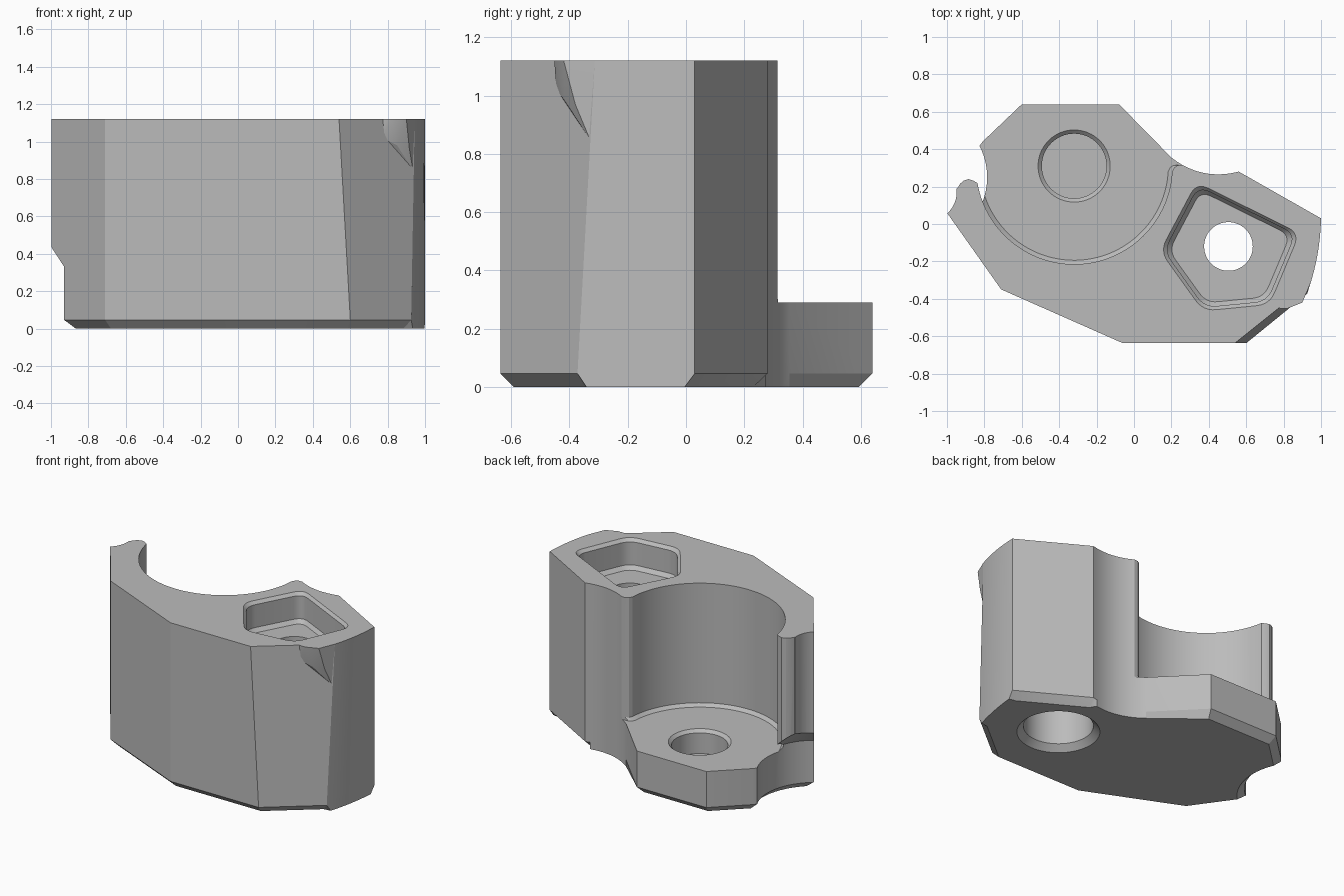
import bpy, bmesh
from math import sin, cos, pi, radians
from mathutils import Vector

if "Cube" in bpy.data.objects:
    bpy.data.objects.remove(bpy.data.objects["Cube"])

grey = bpy.data.materials.new("plain_grey")
grey.use_nodes = True
colour = (0.5, 0.5, 0.5, 1)
grey.diffuse_color = colour
grey.node_tree.nodes["Principled BSDF"].inputs["Base Color"].default_value = colour


def make(name, bm):
    bmesh.ops.recalc_face_normals(bm, faces=bm.faces)
    mesh = bpy.data.meshes.new(name)
    bm.to_mesh(mesh)
    bm.free()
    mesh.materials.append(grey)
    ob = bpy.data.objects.new(name, mesh)
    bpy.context.collection.objects.link(ob)
    return ob


def loft(rings):
    """Closed solid through (z, outline) rings of equal point count."""
    bm = bmesh.new()
    loops = [[bm.verts.new((x, y, z)) for x, y in pts] for z, pts in rings]
    for a, b in zip(loops, loops[1:]):
        for i in range(len(a)):
            j = (i + 1) % len(a)
            bm.faces.new((a[i], a[j], b[j], b[i]))
    bm.faces.new(loops[0][::-1])
    bm.faces.new(loops[-1])
    return bm


def circle(c, r, start=0, end=360, n=64):
    steps = n if end - start == 360 else n + 1
    return [(c[0] + r * cos(radians(start + (end - start) * i / n)),
             c[1] + r * sin(radians(start + (end - start) * i / n))) for i in range(steps)]


def turned(name, c, profile):
    """Round cutter from (z, radius) pairs."""
    return make(name, loft([(z, circle(c, r)) for z, r in profile]))


def bow(a, b, sag, n=12):
    """Shallow curve from a to b, bulging right of the direction by sag."""
    a, b = Vector(a), Vector(b)
    side = Vector((b.y - a.y, a.x - b.x)).normalized()
    return [tuple(a.lerp(b, i / n) + side * sag * 4 * (i / n) * (1 - i / n)) for i in range(n + 1)]


def scaled(pts, c, s):
    return [(c[0] + (x - c[0]) * s, c[1] + (y - c[1]) * s) for x, y in pts]


def rounded(corners, cut, n=6):
    """Polygon with softened corners."""
    out = []
    for i, p in enumerate(corners):
        p = Vector(p)
        prev, nxt = Vector(corners[i - 1]), Vector(corners[(i + 1) % len(corners)])
        a = p + (prev - p).normalized() * cut
        b = p + (nxt - p).normalized() * cut
        for k in range(n + 1):
            t = k / n
            out.append(tuple(a * (1 - t) ** 2 + p * 2 * t * (1 - t) + b * t * t))
    return out


def combine(target, tool, operation):
    mod = target.modifiers.new("cut", 'BOOLEAN')
    mod.operation, mod.solver, mod.object = operation, 'EXACT', tool
    bpy.context.view_layer.update()
    graph = bpy.context.evaluated_depsgraph_get()
    result = bpy.data.meshes.new_from_object(target.evaluated_get(graph))
    target.modifiers.clear()
    target.data = result
    bpy.data.objects.remove(tool)


TOP, FLOOR = 1.12, 0.29
well, bolt = (-0.32, 0.31), (0.505, -0.12)

# Main block: drafted front corner, chamfered underside
left = [(-0.6, 0.64), (-0.81, 0.44), (-0.93, 0.27), (-1, 0.06), (-0.71, -0.35), (-0.06, -0.637)]
back = bow((0.56, 0.28), (0.2, 0.355), -0.045) + [(-0.08, 0.64)]


def outline(front_x, corner):
    return left + [(front_x, -0.637)] + bow(corner, (1, 0.03), 0.012) + back


bm = loft([(0, outline(0.603, (0.925, -0.375))), (TOP, outline(0.54, (0.945, -0.313)))])
under = [e for e in bm.edges if all(v.co.z < 0.001 for v in e.verts)]
bmesh.ops.bevel(bm, geom=under, offset=0.046, segments=1, affect='EDGES', clamp_overlap=False)
body = make("clamp_body", bm)

# Thickened rim beside the recess
bm = bmesh.new()
for p in [(0.77, -0.45, TOP), (0.82, -0.452, TOP), (0.9, -0.42, TOP), (0.945, -0.313, TOP),
          (0.8, -0.36, TOP), (0.77, -0.445, 1.02), (0.85, -0.415, 0.98), (0.915, -0.38, 0.97),
          (0.935, -0.33, 0.85), (0.82, -0.36, 0.95)]:
    bm.verts.new(p)
bmesh.ops.convex_hull(bm, input=bm.verts)
combine(body, make("rim_bulge", bm), 'UNION')

# Open round well with a chamfered foot, ending in rounded lips
wall = circle(well, 0.525, 190, 352, 60)
mouth = [(0.204, 0.28), (0.215, 0.302), (0.235, 0.314), (0.34, 0.317), (0.34, 1.2), (-1.3, 1.2),
         (-1.3, 0.19), (-0.945, 0.19), (-0.93, 0.215), (-0.91, 0.232), (-0.885, 0.24), (-0.86, 0.232)]
shape = wall + mouth
combine(body, make("well_cutter", loft([(FLOOR, scaled(shape, well, 0.96)),
                                        (FLOOR + 0.02, shape), (1.3, shape)])), 'DIFFERENCE')

# Blind hole in the well floor
combine(body, turned("blind_hole_cutter", well, [(0.13, 0.173), (FLOOR - 0.02, 0.173),
                                                 (FLOOR + 0.01, 0.203)]), 'DIFFERENCE')

# Five-sided recess with bevelled rim and foot
recess = rounded([(0.335, 0.222), (0.885, -0.05), (0.725, -0.43), (0.37, -0.465), (0.14, -0.145)], 0.07)
combine(body, make("recess_cutter", loft([(z, scaled(recess, (0.5, -0.13), s)) for z, s in
        ((0.92, 0.87), (0.945, 0.94), (TOP - 0.02, 0.94), (TOP + 0.01, 1.03))])), 'DIFFERENCE')

# Bolt hole with a counterbore from below
combine(body, turned("bolt_hole_cutter", bolt, [(-0.05, 0.13), (1, 0.13)]), 'DIFFERENCE')
combine(body, turned("counterbore_cutter", bolt, [(-0.02, 0.275), (0.04, 0.215), (0.65, 0.215)]),
        'DIFFERENCE')

# Notch low on the side with a conical roof, and hollow flank of the lip above
combine(body, turned("notch_cutter", (-1.15, 0.25), [(-0.02, 0.43), (0.045, 0.365), (0.33, 0.365),
                                                     (0.6, 0.06)]), 'DIFFERENCE')
combine(body, turned("flank_cutter", (-1.1, 0.17), [(-0.1, 0.152), (1.3, 0.152)]), 'DIFFERENCE')

# Smooth the curved walls, keep the edges crisp
bpy.ops.object.select_all(action='DESELECT')
body.select_set(True)
bpy.context.view_layer.objects.active = body
bpy.ops.object.shade_smooth_by_angle(angle=radians(20))
